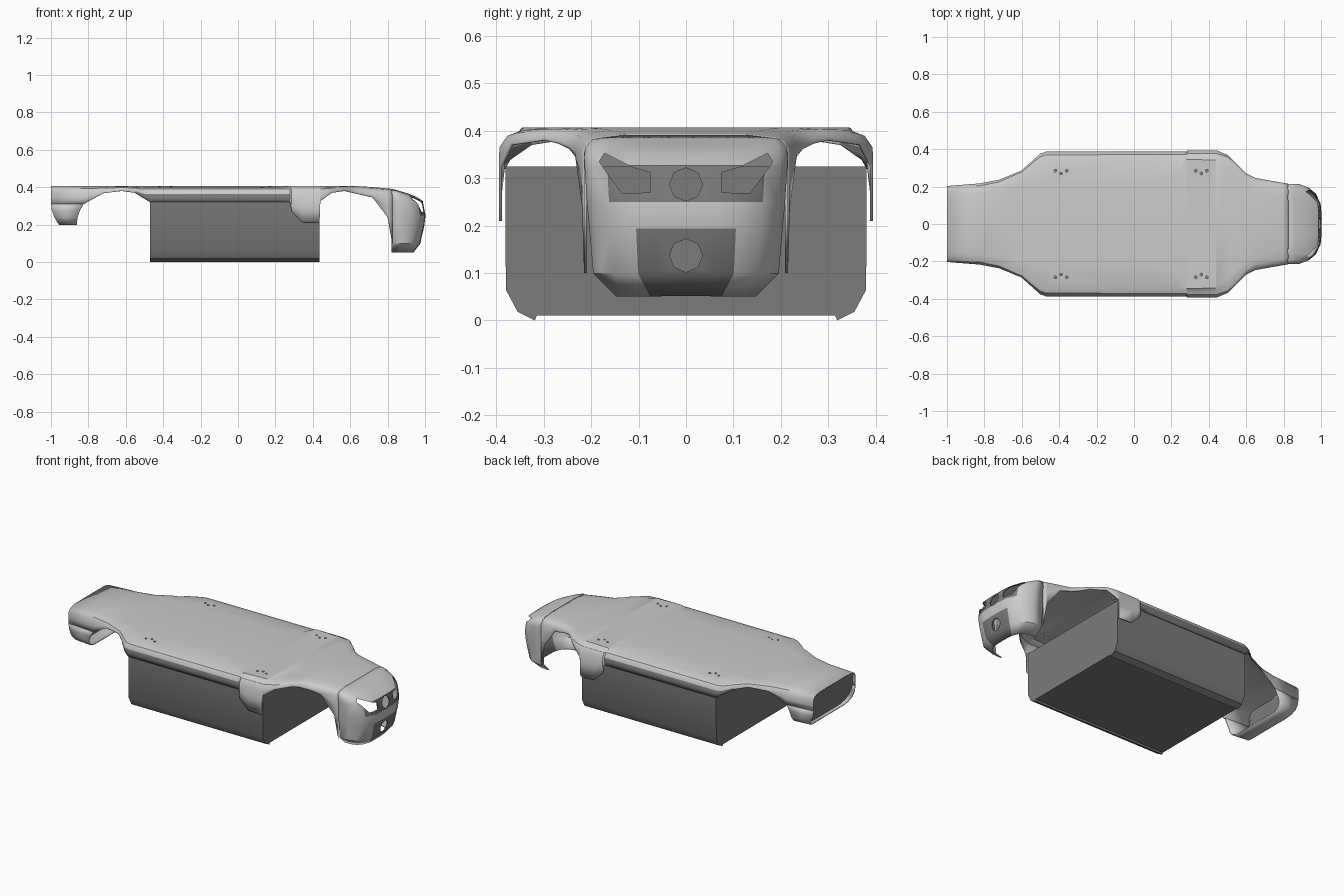
import bpy, bmesh, math

if "Cube" in bpy.data.objects:
    bpy.data.objects.remove(bpy.data.objects["Cube"])

dark = bpy.data.materials.new("dark_grey")
dark.diffuse_color = (0.2, 0.2, 0.2, 1)
dark.use_nodes = True
dark.node_tree.nodes["Principled BSDF"].inputs["Base Color"].default_value = dark.diffuse_color
light = bpy.data.materials.new("light_grey")
light.diffuse_color = (0.7, 0.7, 0.7, 1)
light.use_nodes = True
light.node_tree.nodes["Principled BSDF"].inputs["Base Color"].default_value = light.diffuse_color


def make(name, bm, smooth=35):
    bmesh.ops.recalc_face_normals(bm, faces=bm.faces)
    me = bpy.data.meshes.new(name)
    bm.to_mesh(me)
    bm.free()
    ob = bpy.data.objects.new(name, me)
    bpy.context.collection.objects.link(ob)
    me.materials.append(light)
    me.materials.append(dark)
    bpy.ops.object.select_all(action='DESELECT')
    ob.select_set(True)
    bpy.context.view_layer.objects.active = ob
    if smooth:
        bpy.ops.object.shade_smooth_by_angle(angle=math.radians(smooth))
    return ob


def skin(name, rows, is_dark=lambda i, j: False):
    """Thin sheet through rows of points."""
    bm = bmesh.new()
    vs = [[bm.verts.new(p) for p in r] for r in rows]
    for i in range(len(rows) - 1):
        for j in range(len(rows[0]) - 1):
            f = bm.faces.new((vs[i][j], vs[i][j + 1], vs[i + 1][j + 1], vs[i + 1][j]))
            f.material_index = int(is_dark(i, j))
    ob = make(name, bm)
    m = ob.modifiers.new("thickness", 'SOLIDIFY')
    m.thickness = .006
    m.offset = 0
    bpy.ops.object.modifier_apply(modifier=m.name)
    return ob


def prism(name, yz, x0, x1, closed=True, smooth=35):
    """Dark outline in y-z extruded along x; closed=False leaves the last side open."""
    bm = bmesh.new()
    a, b = [[bm.verts.new((x, y, z)) for y, z in yz] for x in (x0, x1)]
    n = len(yz)
    for i in range(n if closed else n - 1):
        k = (i + 1) % n
        bm.faces.new((a[i], a[k], b[k], b[i]))
    bm.faces.new(a)
    bm.faces.new(b[::-1])
    for f in bm.faces:
        f.material_index = 1
    return make(name, bm, smooth)


def cut(ob, cutter):
    m = ob.modifiers.new("cut", 'BOOLEAN')
    m.operation = 'DIFFERENCE'
    m.solver = 'EXACT'
    m.object = cutter
    bpy.context.view_layer.objects.active = ob
    bpy.ops.object.modifier_apply(modifier=m.name)
    bpy.data.objects.remove(cutter)


def both(half):
    """Mirror a half outline that starts on the centre line."""
    return [(-p[0], *p[1:]) for p in half[:0:-1]] + half


def at(curve, x):
    """Read a curve of (x, value) points at x."""
    for (a, u), (b, v) in zip(curve, curve[1:]):
        if x <= b:
            return u + (v - u) * max(0, x - a) / (b - a)
    return curve[-1][1]


# Top shell, described by curves along its length
width = [(-1, .2), (-.825, .214), (-.72, .234), (-.6, .283), (-.5, .373), (-.47, .384),
         (.28, .385), (.287, .391), (.44, .391), (.5, .366), (.6, .267), (.65, .243), (.825, .212)]
lower = [(-.825, .31), (-.72, .368), (-.62, .38), (-.55, .37), (-.47, .32), (.28, .32),
         (.287, .27), (.345, .213), (.436, .21), (.44, .325), (.5, .37), (.57, .38),
         (.72, .345), (.8, .24), (.825, .1)]
deck = [(-1, .14), (-.65, .19), (-.47, .22), (.1, .22), (.23, .262), (.28, .345),
        (.44, .34), (.6, .2), (.825, .12)]
xs = sorted({p[0] for c in (width, lower, deck) for p in c})
rows = []
for x in xs:
    w, zb, d = at(width, x), at(lower, x), at(deck, x)
    zt = .404 - .15 * max(0, x - .6) ** 1.5
    r = min(.04 if w > .35 else .03, (zt - zb) * .75)
    half = [(0, zt), (d, zt), (w - r, zt - .2 * r), (w - .4 * r, zt - .42 * r),
            (w, zt - r), (w, (zt - r + zb) / 2), (w, zb)]
    rows.append([(x, y, z) for y, z in both(half)])
shell = skin("body_shell", rows, lambda i, j: -.56 < xs[i] < .28 and not 1 < j < 10)

# Mounting holes in the deck
for cx in (-.39, .36):
    for side in (-1, 1):
        for k in (-1, 0, 1):
            bpy.ops.mesh.primitive_cylinder_add(
                vertices=10, radius=.007, depth=.08,
                location=(cx + .03 * k, side * (.27 + .015 * abs(k)), .395))
            cut(shell, bpy.context.object)

# Nose: height, half width, front x, swept as U-shaped rows
levels = [(.053, .145, .935), (.10, .193, .972), (.195, .201, .993), (.25, .206, 1),
          (.325, .211, .985), (.345, .212, .955), (.365, .209, .905), (.38, .196, .855),
          (.388, .13, .823)]
plan = both([(0, 1), (.3, .995), (.52, .97), (.78, .83), (.93, .62), (1, .35), (1, 0)])
rows = [[(.822 + (xf - .822) * t, y * w, z) for y, t in plan] for z, w, xf in levels]
nose = skin("nose", rows, lambda i, j: (i < 2 and 4 <= j <= 7) or (i == 3 and 3 <= j <= 8))

# Headlight openings and two round openings
lamp = [(.075, .27), (.135, .268), (.155, .295), (.183, .335), (.172, .353), (.11, .322),
        (.075, .312)]
for side in (-1, 1):
    cut(nose, prism("lamp_cutter", [(side * y, z) for y, z in lamp], .84, 1.1, smooth=0))
for z in (.287, .137):
    ring = [(.035 * math.cos(a * math.pi / 4), z + .035 * math.sin(a * math.pi / 4))
            for a in range(8)]
    cut(nose, prism("round_cutter", ring, .87, 1.1, smooth=0))

# Lower tub between the axles, open on top
tub = [(0, .01), (.315, .01), (.319, 0), (.355, .018), (.38, .065), (.381, .325)]
prism("lower_tub", both(tub), -.47, .435, closed=False)

# Rear bumper: rounded trough with leaning ends
trough = both([(0, .2), (.15, .2), (.183, .215), (.198, .24), (.2, .275), (.2, .312)])
rows = []
for t in (0, .5, 1):
    row = []
    for y, z in trough:
        h = (z - .2) / .112
        back, front = -1 + .045 * (1 - h) ** 2, -.862 + .037 * h * h
        row.append((back + (front - back) * t, y * (1 + .06 * t), z))
    rows.append(row)
skin("rear_bumper", rows)

# Recessed rear panel
bm = bmesh.new()
outline = [(y * .98, z + .004) for y, z in trough] + [(.197, .37), (.175, .398), (-.175, .398), (-.197, .37)]
face = bm.faces.new([bm.verts.new((-.985 + max(0, .3 - z) * .5, y, z)) for y, z in outline])
face.material_index = 1
make("rear_panel", bm, 0)
